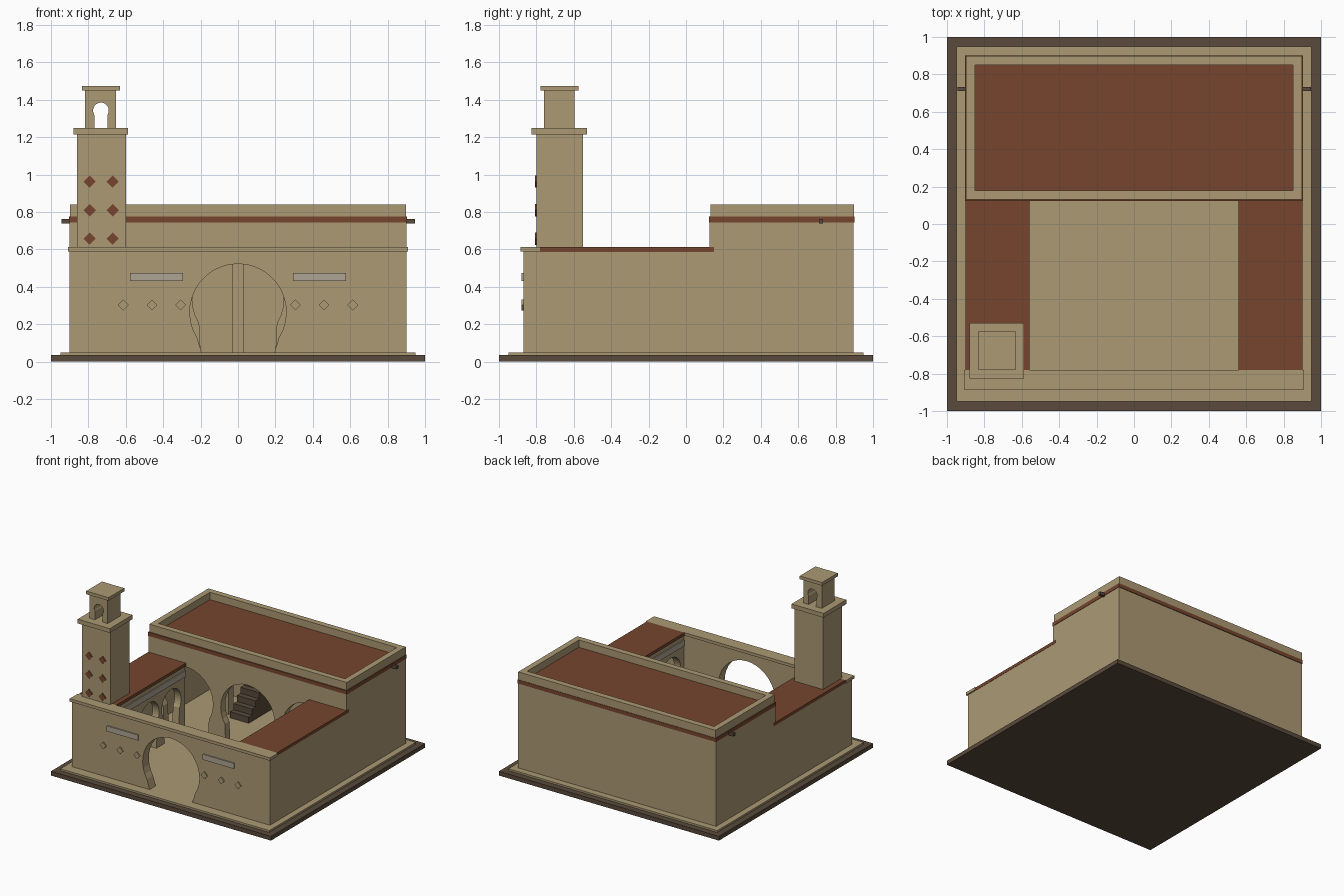
import bpy, bmesh, math

if "Cube" in bpy.data.objects:
    bpy.data.objects.remove(bpy.data.objects["Cube"])


def material(name, color):
    m = bpy.data.materials.new(name)
    m.diffuse_color = (*color, 1)
    m.use_nodes = True
    m.node_tree.nodes["Principled BSDF"].inputs["Base Color"].default_value = m.diffuse_color
    return m


SAND = material("sand plaster", (0.41, 0.32, 0.175))
RUST = material("rust tile", (0.18, 0.06, 0.027))
DARK = material("dark wood and stone", (0.10, 0.068, 0.044))
GREY = material("grey stone", (0.42, 0.37, 0.29))


def finish(bm, name, mat):
    bmesh.ops.recalc_face_normals(bm, faces=bm.faces)
    mesh = bpy.data.meshes.new(name)
    bm.to_mesh(mesh)
    bm.free()
    mesh.materials.append(mat)
    ob = bpy.data.objects.new(name, mesh)
    bpy.context.collection.objects.link(ob)
    return ob


def add_box(bm, x, y, z):
    v = bmesh.ops.create_cube(bm, size=1)["verts"]
    for p in v:
        p.co = [(a + b) / 2 + c * (b - a) for (a, b), c in zip((x, y, z), p.co)]


def box(name, x, y, z, mat):
    bm = bmesh.new()
    add_box(bm, x, y, z)
    return finish(bm, name, mat)


def prism(name, profile, axis, lo, hi, mat):
    """Extrude an upright (u, z) outline along x or y."""
    bm = bmesh.new()
    place = (lambda u, z: (lo, u, z)) if axis == "x" else (lambda u, z: (u, lo, z))
    face = bm.faces.new([bm.verts.new(place(u, z)) for u, z in profile])
    ext = bmesh.ops.extrude_face_region(bm, geom=[face])["geom"]
    step = (hi - lo, 0, 0) if axis == "x" else (0, hi - lo, 0)
    bmesh.ops.translate(bm, vec=step,
                        verts=[g for g in ext if isinstance(g, bmesh.types.BMVert)])
    return finish(bm, name, mat)


def horseshoe(c, zc, r, foot, z0, n=24):
    """Horseshoe opening outline, left foot to right foot."""
    start, end = math.radians(212), math.radians(-32)
    arc = [start + (end - start) * i / n for i in range(n + 1)]
    pts = [(c + r * math.cos(a), zc + r * math.sin(a)) for a in arc]
    return [(c - foot, z0)] + pts + [(c + foot, z0)]


def arcade(name, u0, u1, z0, z1, arches, axis, lo, hi):
    """Wall with horseshoe openings standing on its base line."""
    outline = [(u0, z0)]
    for c, zc, r, foot in arches:
        outline += horseshoe(c, zc, r, foot, z0)
    outline += [(u1, z0), (u1, z1), (u0, z1)]
    return prism(name, outline, axis, lo, hi, SAND)


def frame(name, x, y, t, z, mat):
    """Rectangular ring made of four bars."""
    bm = bmesh.new()
    for a in ((x[0], x[0] + t), (x[1] - t, x[1])):
        add_box(bm, a, y, z)
    for b in ((y[0], y[0] + t), (y[1] - t, y[1])):
        add_box(bm, (x[0] + t, x[1] - t), b, z)
    return finish(bm, name, mat)


def diamond(name, x, z, s, y0, y1, mat):
    prism(name, [(x - s, z), (x, z - s), (x + s, z), (x, z + s)], "y", y0, y1, mat)


# Base and paving
box("plinth", (-1, 1), (-1, 1), (0, 0.035), DARK)
box("paving", (-0.95, 0.95), (-0.95, 0.95), (0.035, 0.05), SAND)

# Entrance wall with its gate and coping
arcade("front_wall", -0.9, 0.9, 0.05, 0.59, [(0, 0.265, 0.258, 0.195)], "y", -0.87, -0.79)
box("front_coping", (-0.91, 0.91), (-0.885, -0.78), (0.588, 0.612), SAND)

# Prayer hall
arcade("hall_facade", -0.9, 0.9, 0.05, 0.745,
       [(c, 0.335, 0.245, 0.2) for c in (-0.56, 0, 0.56)], "y", 0.125, 0.185)
box("hall_back_wall", (-0.9, 0.9), (0.84, 0.895), (0.05, 0.745), SAND)
box("hall_roof", (-0.86, 0.86), (0.17, 0.86), (0.74, 0.78), RUST)
frame("hall_band", (-0.903, 0.903), (0.122, 0.9), 0.05, (0.745, 0.776), RUST)
frame("hall_parapet", (-0.897, 0.897), (0.13, 0.897), 0.048, (0.776, 0.84), SAND)
for x in (-0.5, 0, 0.5):
    box("hall_column", (x - 0.03, x + 0.03), (0.55, 0.61), (0.05, 0.745), SAND)

# Stepped pulpit inside the hall
steps = [(0.84, 0.05), (0.51, 0.05)]
for i in range(6):
    y, z = 0.51 + i * 0.045, 0.05 + (i + 1) * 0.05
    steps += [(y, z), (y + 0.045, z)]
steps += [(0.84, 0.35)]
prism("pulpit_steps", steps, "x", -0.43, -0.26, DARK)

# Mirrored side parts: walls, galleries, spouts, wall ornaments
for s in (-1, 1):
    def span(a, b):
        return tuple(sorted((s * a, s * b)))

    box("hall_side_wall", span(0.84, 0.9), (0.125, 0.895), (0.05, 0.745), SAND)
    box("gallery_outer_wall", span(0.84, 0.9), (-0.87, 0.125), (0.05, 0.59), SAND)
    arcade("gallery_arcade", -0.79, 0.125, 0.05, 0.588,
           [(c, 0.335, 0.125, 0.09) for c in (-0.62, -0.335, -0.05)],
           "x", *span(0.57, 0.63))
    box("gallery_frieze", span(0.562, 0.57), (-0.78, 0.125), (0.5, 0.55), GREY)
    box("gallery_roof", span(0.56, 0.902), (-0.78, 0.124), (0.587, 0.612), RUST)
    box("gallery_roof_end", span(0.895, 0.902), (0.124, 0.15), (0.587, 0.612), RUST)
    box("water_spout", span(0.88, 0.945), (0.71, 0.732), (0.738, 0.764), DARK)
    box("front_plaque", span(0.295, 0.578), (-0.879, -0.87), (0.43, 0.475), GREY)
    for x in (0.307, 0.46, 0.613):
        diamond("wall_diamond", s * x, 0.303, 0.029, -0.879, -0.87, SAND)

# Tower
box("tower_shaft", (-0.86, -0.6), (-0.8, -0.55), (0.6, 1.22), SAND)
box("tower_cornice", (-0.88, -0.588), (-0.825, -0.53), (1.215, 1.25), SAND)
arcade("tower_lantern", -0.818, -0.652, 1.25, 1.45,
       [(-0.733, 1.343, 0.042, 0.034)], "y", -0.76, -0.595)
box("tower_cap", (-0.835, -0.632), (-0.778, -0.574), (1.449, 1.475), SAND)
for x in (-0.793, -0.67):
    for z in (0.658, 0.81, 0.963):
        diamond("tower_diamond", x, z, 0.033, -0.807, -0.799, RUST)
